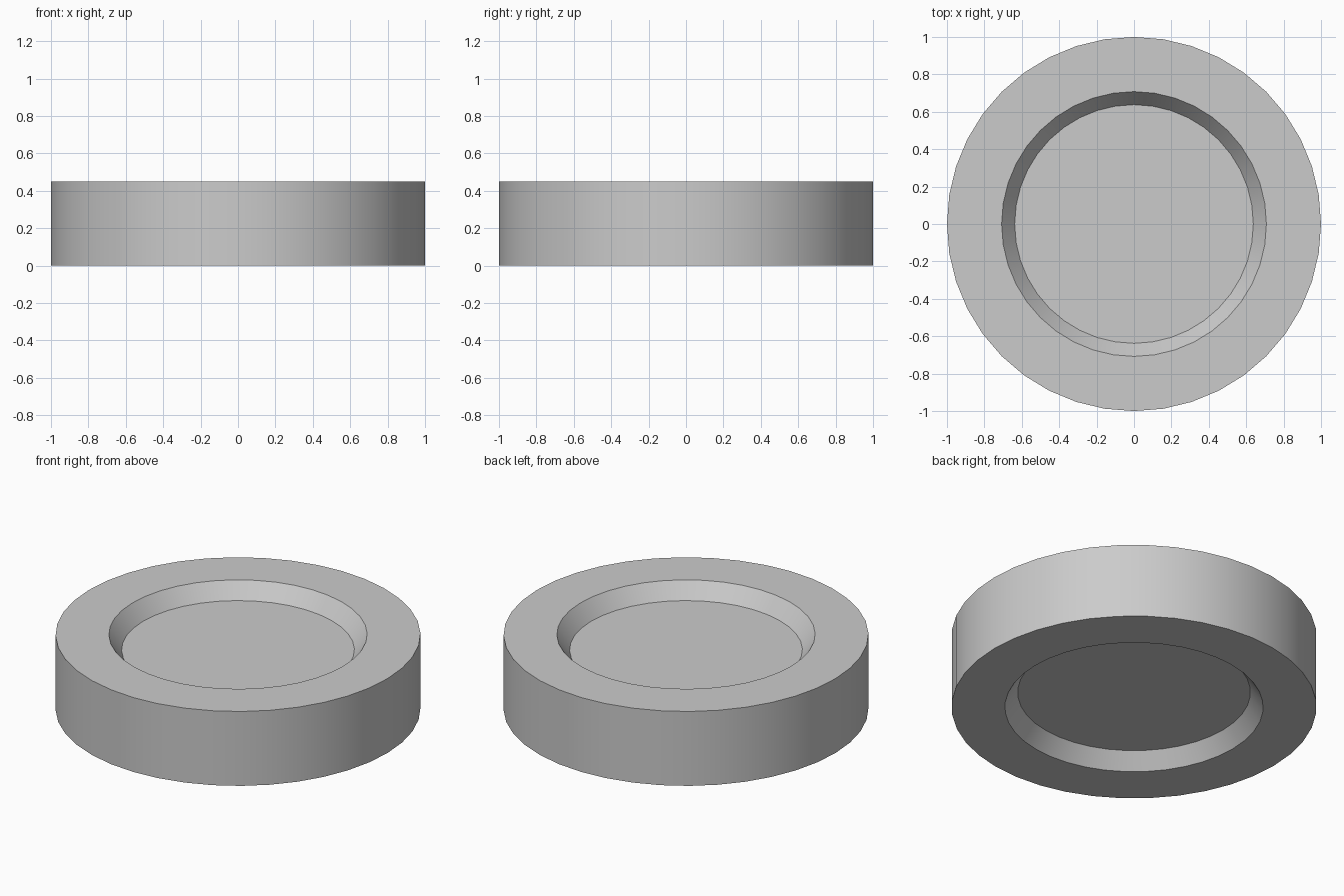
import bpy, bmesh, math

if "Cube" in bpy.data.objects:
    bpy.data.objects.remove(bpy.data.objects["Cube"])

SIDES = 40
HEIGHT = 0.45
DEPTH = 0.093      # recess depth on both faces
R_OUT, R_RIM, R_FLOOR = 1.0, 0.708, 0.638


def ring(bm, radius, z):
    return [bm.verts.new((radius * math.cos(2 * math.pi * i / SIDES),
                          radius * math.sin(2 * math.pi * i / SIDES), z))
            for i in range(SIDES)]


# Profile from the lower recess floor, round the rim, to the upper floor
profile = [(R_FLOOR, DEPTH), (R_RIM, 0), (R_OUT, 0),
           (R_OUT, HEIGHT), (R_RIM, HEIGHT), (R_FLOOR, HEIGHT - DEPTH)]

bm = bmesh.new()
rings = [ring(bm, r, z) for r, z in profile]
for a, b in zip(rings, rings[1:]):
    for i in range(SIDES):
        j = (i + 1) % SIDES
        bm.faces.new((a[i], a[j], b[j], b[i]))

# Recess floors
bm.faces.new(rings[0][::-1])
bm.faces.new(rings[-1])
bmesh.ops.recalc_face_normals(bm, faces=bm.faces)

mesh = bpy.data.meshes.new("recessed_disc")
bm.to_mesh(mesh)
bm.free()
disc = bpy.data.objects.new("recessed_disc", mesh)
bpy.context.collection.objects.link(disc)

# Smooth round walls, sharp rims
bpy.context.view_layer.objects.active = disc
disc.select_set(True)
bpy.ops.object.shade_smooth_by_angle(angle=math.radians(30))
